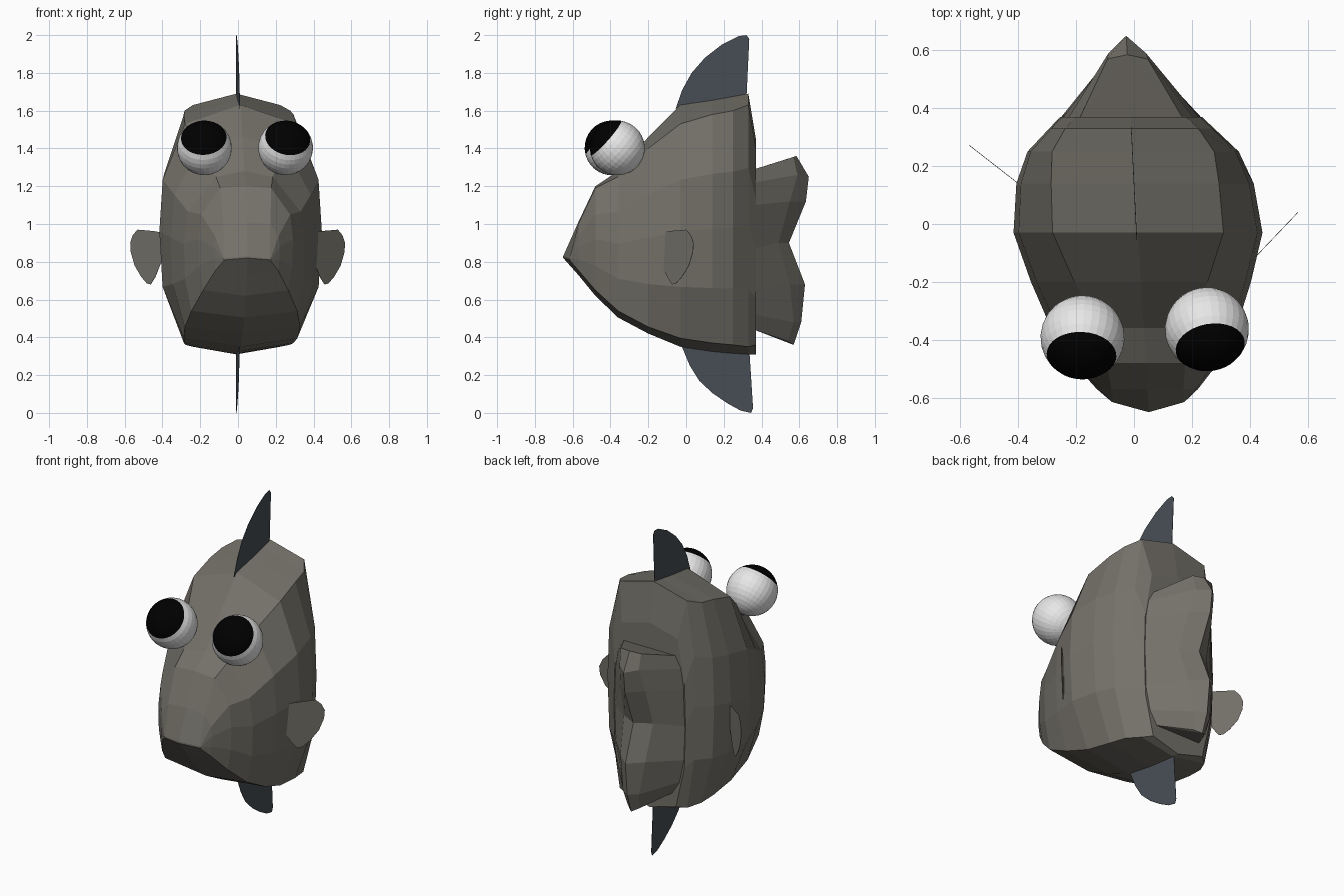
import bpy, bmesh, math
from mathutils import Vector

if "Cube" in bpy.data.objects:
    bpy.data.objects.remove(bpy.data.objects["Cube"])


def material(name, rgb):
    m = bpy.data.materials.new(name)
    m.diffuse_color = (*rgb, 1)
    m.use_nodes = True
    m.node_tree.nodes["Principled BSDF"].inputs["Base Color"].default_value = m.diffuse_color
    return m


SKIN = material("grey_skin", (0.175, 0.165, 0.141))
FIN = material("slate_fin", (0.062, 0.075, 0.088))
WHITE = material("eye_white", (0.8, 0.8, 0.8))
BLACK = material("pupil_black", (0.0, 0.0, 0.0))


def make(name, verts, faces, mat):
    me = bpy.data.meshes.new(name)
    me.from_pydata(verts, [], faces)
    bm = bmesh.new()
    bm.from_mesh(me)
    bmesh.ops.recalc_face_normals(bm, faces=bm.faces)
    bm.to_mesh(me)
    bm.free()
    me.materials.append(mat)
    ob = bpy.data.objects.new(name, me)
    bpy.context.collection.objects.link(ob)
    return ob


def skew(x, y, z):
    # the fish is turned slightly, nose to +x
    return (x + 0.012 - 0.06 * y, y, z)


# Body: y, belly z, chine half width, chine z, side half width,
# shoulder half width, shoulder z, back z
stations = [
    (-0.65, 0.82, 0.12, 0.81, 0.125, 0.12, 0.82, 0.83),
    (-0.57, 0.73, 0.165, 0.755, 0.175, 0.125, 1.00, 1.01),
    (-0.48, 0.62, 0.225, 0.65, 0.25, 0.135, 1.19, 1.20),
    (-0.36, 0.505, 0.28, 0.54, 0.32, 0.15, 1.25, 1.28),
    (-0.20, 0.42, 0.305, 0.455, 0.38, 0.23, 1.40, 1.46),
    (-0.03, 0.35, 0.30, 0.395, 0.43, 0.295, 1.53, 1.63),
    (0.14, 0.325, 0.29, 0.37, 0.41, 0.29, 1.58, 1.655),
    (0.25, 0.315, 0.275, 0.36, 0.365, 0.28, 1.60, 1.675),
    (0.33, 0.31, 0.23, 0.35, 0.285, 0.23, 1.63, 1.69),
    (0.37, 0.31, 0.18, 0.36, 0.245, 0.19, 1.40, 1.45),
]
verts, faces = [], []
for i, (y, zb, wc, zc, w, ws, zs, zt) in enumerate(stations):
    h = zs - zc
    side = [(wc, zc), (wc + (w - wc) * 0.87, zc + 0.24 * h), (w, zc + 0.5 * h),
            (ws + (w - ws) * 0.87, zc + 0.74 * h), (ws, zs)]
    ring = [(0, zb)] + side + [(0, zt)] + [(-x, z) for x, z in reversed(side)]
    sweep = 0.28 if i == 0 else 0  # rounded nose tip
    verts += [skew(x, y + sweep * abs(x), z) for x, z in ring]
n = 12
for i in range(len(stations) - 1):
    for j in range(n):
        k = (j + 1) % n
        faces.append((i * n + j, i * n + k, (i + 1) * n + k, (i + 1) * n + j))
faces += [tuple(range(n)), tuple(range(len(verts) - n, len(verts)))]
make("body", verts, faces, SKIN)

# Tail wedge: root z, root half width, mid y, mid z, mid half width, tip y, tip z
rows = [
    (1.29, 0.18, 0.57, 1.355, 0.07, 0.585, 1.36),
    (1.22, 0.22, 0.59, 1.26, 0.065, 0.65, 1.25),
    (1.10, 0.24, 0.55, 1.12, 0.085, 0.635, 1.12),
    (0.87, 0.248, 0.49, 0.90, 0.10, 0.545, 0.90),
    (0.66, 0.24, 0.55, 0.68, 0.085, 0.63, 0.68),
    (0.52, 0.21, 0.57, 0.48, 0.055, 0.61, 0.48),
    (0.44, 0.16, 0.54, 0.38, 0.04, 0.57, 0.36),
]
verts, faces = [], []
for zr, wr, ym, zm, wm, yt, zt in rows:
    verts += [skew(*p) for p in ((-wr, 0.362, zr), (-wm, ym, zm), (0, yt, zt),
                                 (wm, ym, zm), (wr, 0.362, zr))]
for i in range(len(rows) - 1):
    for j in range(5):
        k = (j + 1) % 5
        faces.append((i * 5 + j, i * 5 + k, i * 5 + 5 + k, i * 5 + 5 + j))
for a in (0, len(verts) - 5):
    faces += [(a, a + 1, a + 2), (a + 2, a + 3, a + 4), (a, a + 2, a + 4)]
make("tail", verts, faces, SKIN)


def thin_fin(name, pts, mat):
    ob = make(name, pts, [tuple(range(len(pts)))], mat)
    s = ob.modifiers.new("thickness", 'SOLIDIFY')
    s.thickness = 0.002
    s.offset = 0


# Back and belly fins (y, z outlines)
dorsal = [(-0.055, 1.61), (-0.02, 1.71), (0.03, 1.80), (0.10, 1.88), (0.19, 1.95),
          (0.28, 1.995), (0.32, 2.0), (0.335, 1.98), (0.32, 1.66)]
ventral = [(-0.03, 0.37), (0.02, 0.25), (0.07, 0.17), (0.14, 0.105), (0.22, 0.05),
           (0.29, 0.012), (0.345, 0.0), (0.355, 0.025), (0.335, 0.34)]
for name, outline in (("back_fin", dorsal), ("belly_fin", ventral)):
    thin_fin(name, [(0.007 - 0.05 * y, y, z) for y, z in outline], FIN)

# Side fins (outward distance, z outline) swept backwards
pectoral = [(-0.03, 0.955), (0.02, 0.963), (0.10, 0.97), (0.125, 0.94), (0.138, 0.90),
            (0.135, 0.85), (0.115, 0.78), (0.08, 0.72), (0.05, 0.685), (0.03, 0.68),
            (0.005, 0.72), (-0.03, 0.81)]
for name, s, x0, y0, slope in (("right_side_fin", 1, 0.428, -0.105, 1.05),
                               ("left_side_fin", -1, -0.432, 0.165, 0.78)):
    thin_fin(name, [(x0 + s * u, y0 + u * slope, z) for u, z in pectoral], SKIN)

# Eyes with a pupil cap facing forward and up
for name, centre, look in (("left_eye", (-0.178, -0.392, 1.403), (-0.04, -0.75, 0.66)),
                           ("right_eye", (0.252, -0.364, 1.403), (0.14, -0.75, 0.66))):
    d = Vector(look).normalized()
    bm = bmesh.new()
    bmesh.ops.create_uvsphere(bm, u_segments=32, v_segments=16, radius=0.145)
    for f in bm.faces:
        c = f.calc_center_median().normalized()
        f.material_index = 1 if c.z > math.cos(math.radians(56.25)) else 0
    bm.transform(d.to_track_quat('Z', 'Y').to_matrix().to_4x4())
    bmesh.ops.translate(bm, verts=bm.verts, vec=centre)
    me = bpy.data.meshes.new(name)
    bm.to_mesh(me)
    bm.free()
    me.materials.append(WHITE)
    me.materials.append(BLACK)
    bpy.context.collection.objects.link(bpy.data.objects.new(name, me))
